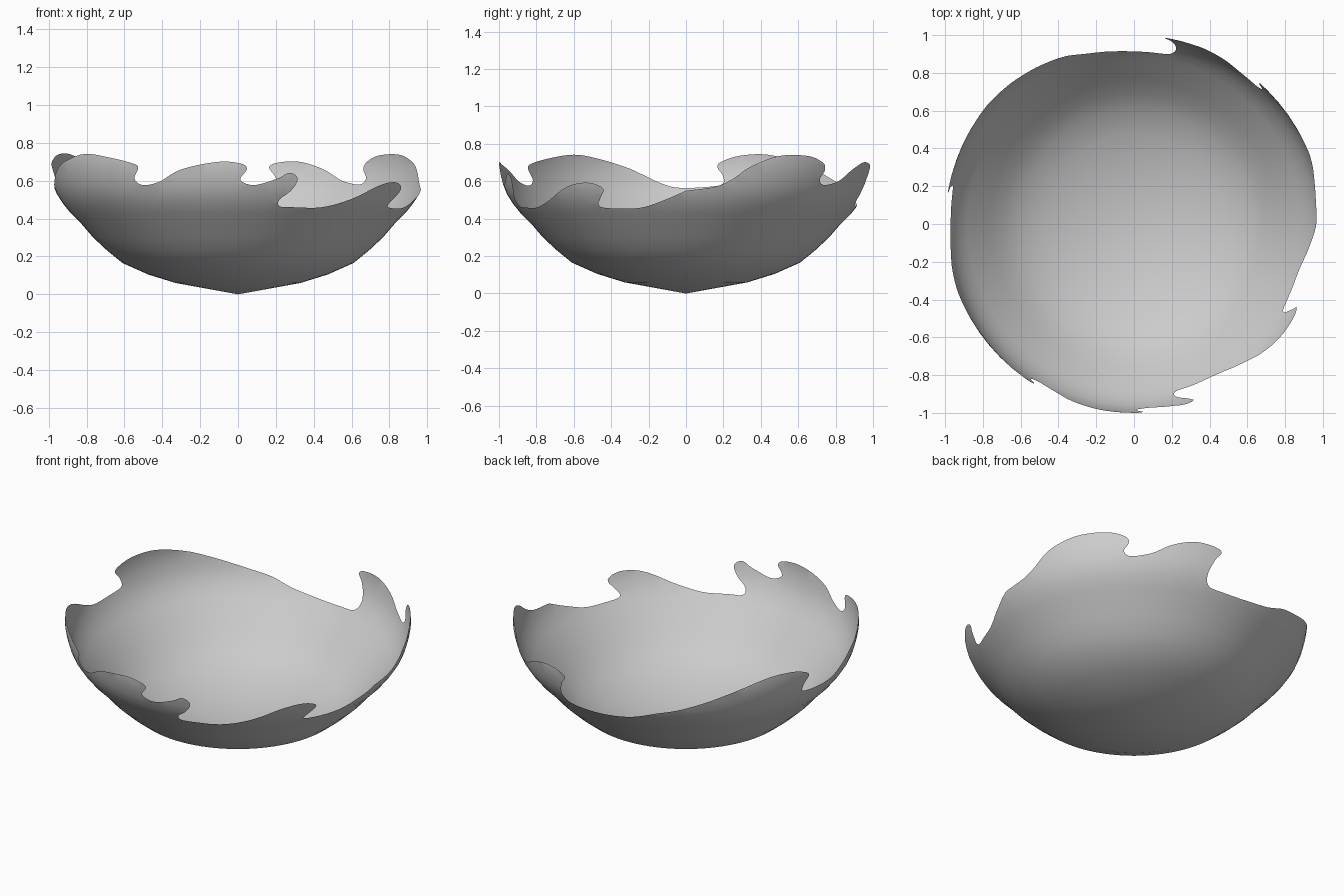
import bpy, bmesh, math
from mathutils import Vector

if "Cube" in bpy.data.objects:
    bpy.data.objects.remove(bpy.data.objects["Cube"])

# Bowl profile: (height, radius)
PROFILE = [(0, 0), (.06, .33), (.105, .475), (.165, .61), (.23, .69), (.30, .765), (.37, .825),
           (.43, .885), (.48, .925), (.53, .957), (.58, .977), (.63, .99), (.69, 1.0), (.75, .995)]

# Rim with curling waves: (angle in degrees, height), counter-clockwise from +x
RIM = [(0, .55), (9, .57), (14.5, .61), (20.5, .68), (30, .735), (41, .735), (47, .70), (48.3, .66),
       (46.6, .61), (49, .58), (56, .60), (63, .66), (71, .70), (78, .695), (80.5, .67), (78.5, .62),
       (76.5, .53), (78, .475), (84, .465), (94, .47), (105, .495), (114, .545), (122, .58), (131, .63),
       (143, .70), (154, .742), (163, .737), (169, .705), (170.3, .675), (168.5, .63), (168.5, .585),
       (173, .57), (182, .565), (188, .59), (198, .67), (208, .72), (217, .742), (228, .72), (236.5, .69),
       (238, .665), (236.3, .61), (239, .577), (245, .595), (252.5, .66), (264, .70), (271, .69),
       (272.7, .66), (270.7, .605), (275, .577), (282, .61), (286, .642), (288.7, .61), (287, .55),
       (283.5, .50), (284, .465), (289, .46), (299, .46), (309, .50), (320, .575), (328, .592),
       (332.8, .56), (331, .51), (329.5, .475), (332, .457), (344, .457), (353, .50), (360, .55)]


def radius(z):
    for (z0, r0), (z1, r1) in zip(PROFILE, PROFILE[1:]):
        if z <= z1:
            return r0 + (r1 - r0) * (z - z0) / (z1 - z0)
    return PROFILE[-1][1]


def smooth_line(pts, steps=5):
    """Catmull-Rom curve through the points."""
    out = []
    for i in range(len(pts) - 1):
        a, b, c, d = (pts[min(max(i + k, 0), len(pts) - 1)] for k in (-1, 0, 1, 2))
        for s in range(steps):
            t = s / steps
            out.append(.5 * (2 * b + (c - a) * t + (2 * a - 5 * b + 4 * c - d) * t * t
                             + (3 * b - a - 3 * c + d) * t ** 3))
    return out + [pts[-1]]


# Unrolled wall (x = angle, y = height), cut into a grid
full = 2 * math.pi
rim = smooth_line([Vector((math.radians(a), z, 0)) for a, z in RIM])
bm = bmesh.new()
outline = [Vector((0, 0, 0)), Vector((full, 0, 0))] + rim[::-1]
bm.faces.new([bm.verts.new(p) for p in outline])


def cut(co, no):
    bmesh.ops.bisect_plane(bm, geom=bm.verts[:] + bm.edges[:] + bm.faces[:],
                           dist=1e-5, plane_co=co, plane_no=no)


columns = 72
for z, r in PROFILE[1:-1]:
    cut((0, z, 0), (0, 1, 0))
for i in range(1, columns):
    cut((full * i / columns, 0, 0), (1, 0, 0))
bmesh.ops.triangulate(bm, faces=[f for f in bm.faces if len(f.verts) > 4])

# Roll the wall up into the bowl
for v in bm.verts:
    a, z = v.co.x, v.co.y
    r = radius(z)
    v.co = (r * math.cos(a), r * math.sin(a), z)
bmesh.ops.remove_doubles(bm, verts=bm.verts[:], dist=1e-4)
for f in bm.faces:
    f.smooth = True

mesh = bpy.data.meshes.new("wave_rim_bowl")
bm.to_mesh(mesh)
bm.free()
bowl = bpy.data.objects.new("wave_rim_bowl", mesh)
bpy.context.collection.objects.link(bowl)
